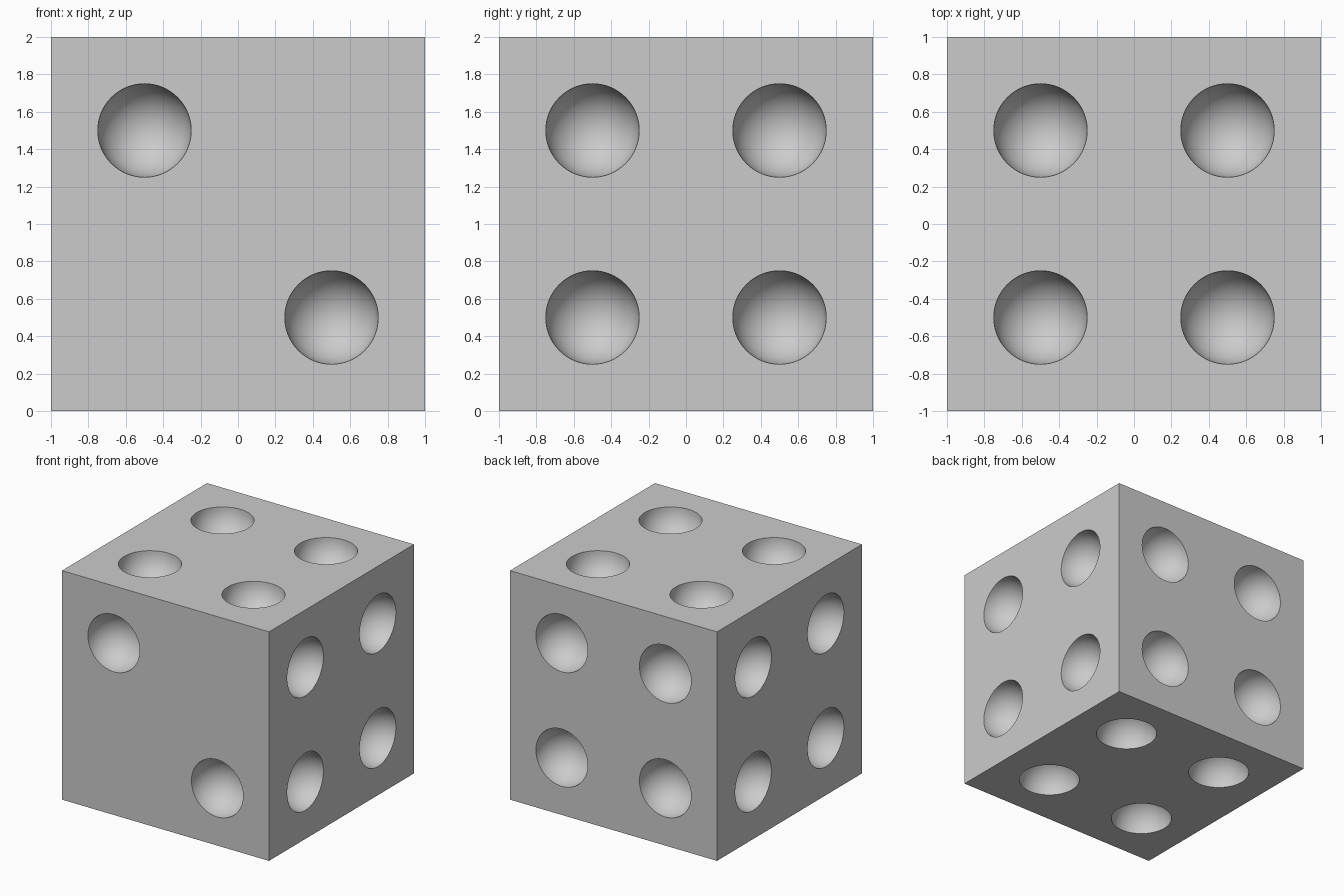
import bpy, bmesh
from math import radians
from mathutils import Matrix, Vector

old = bpy.data.objects.get("Cube")
if old:
    bpy.data.objects.remove(old, do_unlink=True)

RADIUS = 0.25
OFFSET = 0.5
CENTRE = Vector((0, 0, 1))

# Single pale grey material
grey = bpy.data.materials.new("pale_grey")
grey.use_nodes = True
colour = (0.6, 0.6, 0.6, 1)
grey.diffuse_color = colour
grey.node_tree.nodes["Principled BSDF"].inputs["Base Color"].default_value = colour


def make_object(name, bm):
    mesh = bpy.data.meshes.new(name)
    bm.to_mesh(mesh)
    bm.free()
    mesh.materials.append(grey)
    obj = bpy.data.objects.new(name, mesh)
    bpy.context.collection.objects.link(obj)
    return obj


# Cube body
bm = bmesh.new()
bmesh.ops.create_cube(bm, size=2, matrix=Matrix.Translation(CENTRE))
body = make_object("dimpled_cube", bm)

# Spheres that scoop a round dimple around each corner of every face
bm = bmesh.new()
for axis in range(3):
    for side in (-1, 1):
        normal = Vector((0, 0, 0))
        normal[axis] = side
        u, v = Vector((0, 0, 0)), Vector((0, 0, 0))
        u[(axis + 1) % 3] = 1
        v[(axis + 2) % 3] = 1
        turn = normal.to_track_quat('Z', 'Y').to_matrix().to_4x4()
        for a in (-OFFSET, OFFSET):
            for b in (-OFFSET, OFFSET):
                spot = CENTRE + normal + u * a + v * b
                # The front has only two dimples, on one diagonal
                if axis == 1 and side < 0 and a * b > 0:
                    continue
                bmesh.ops.create_uvsphere(
                    bm, u_segments=64, v_segments=32, radius=RADIUS,
                    matrix=Matrix.Translation(spot) @ turn)
cutter = make_object("dimple_cutter", bm)
cutter.hide_render = True

# Cut the dimples and keep the rims crisp
cut = body.modifiers.new("dimples", 'BOOLEAN')
cut.operation = 'DIFFERENCE'
cut.solver = 'EXACT'
cut.object = cutter
bpy.ops.object.select_all(action='DESELECT')
body.select_set(True)
bpy.context.view_layer.objects.active = body
bpy.ops.object.modifier_apply(modifier=cut.name)
bpy.data.objects.remove(cutter, do_unlink=True)
bpy.ops.object.shade_smooth_by_angle(angle=radians(30))
